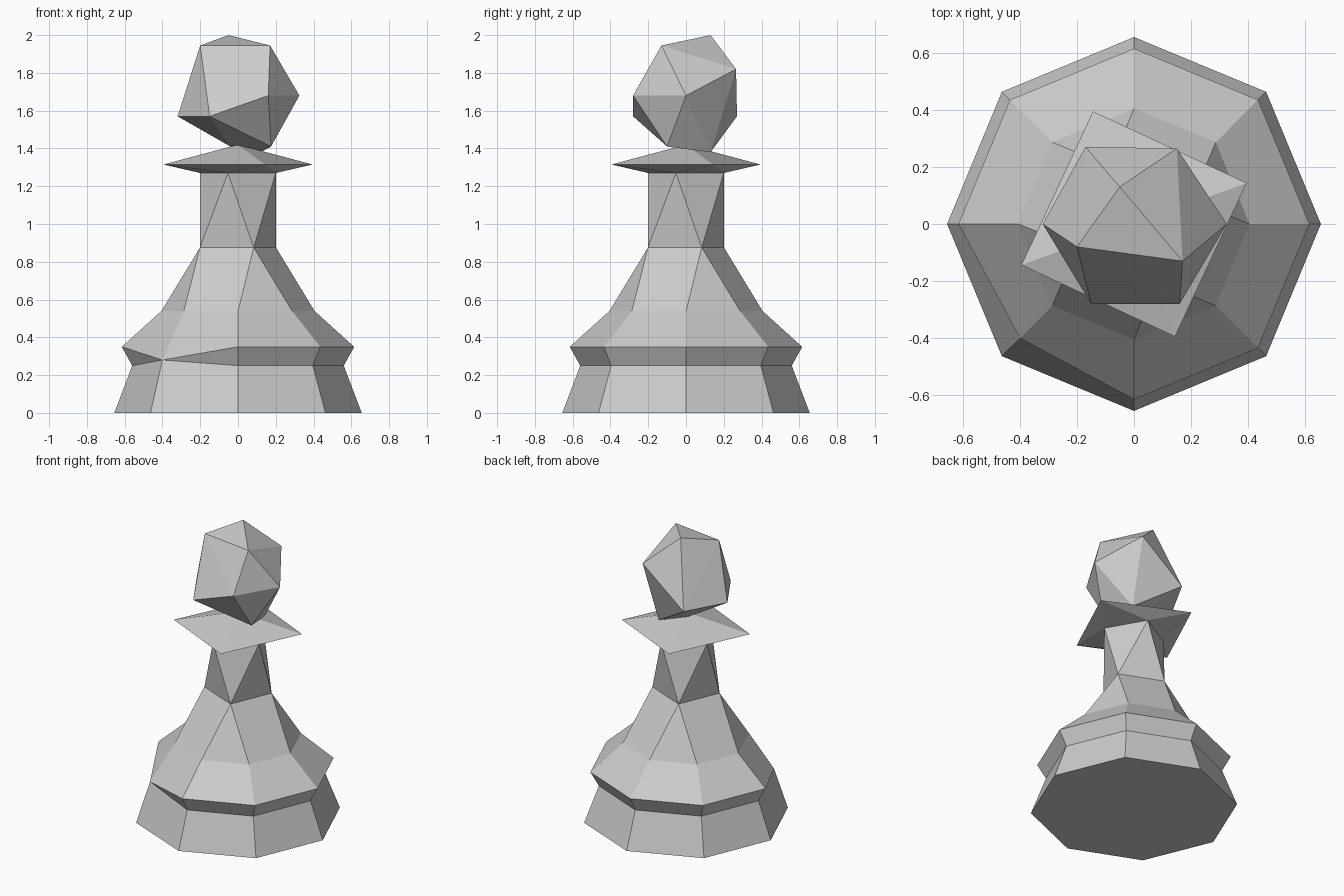
import bpy, bmesh
from math import cos, sin, radians

if "Cube" in bpy.data.objects:
    bpy.data.objects.remove(bpy.data.objects["Cube"])


def ring(bm, n, r, z, start=0.0):
    """Regular ring of n vertices."""
    step = 360 / n
    return [bm.verts.new((r * cos(radians(start + step * k)),
                          r * sin(radians(start + step * k)), z)) for k in range(n)]


def face(bm, *verts):
    """Face without repeated corners; skips collapsed faces."""
    unique = list(dict.fromkeys(verts))
    if len(unique) > 2:
        bm.faces.new(unique)


def bridge(bm, low, high):
    n = len(low)
    for i in range(n):
        j = (i + 1) % n
        face(bm, low[i], low[j], high[j], high[i])


def finish(bm, name):
    bmesh.ops.recalc_face_normals(bm, faces=bm.faces)
    mesh = bpy.data.meshes.new(name)
    bm.to_mesh(mesh)
    bm.free()
    obj = bpy.data.objects.new(name, mesh)
    bpy.context.collection.objects.link(obj)
    return obj


# Body: octagonal foot, lip and skirt
bm = bmesh.new()
foot = ring(bm, 8, 0.655, 0.0)
waist = ring(bm, 8, 0.56, 0.25)
lip = ring(bm, 8, 0.615, 0.35)
skirt = ring(bm, 8, 0.405, 0.54)
# the lip is pinched together at the front left corner
waist[5].co = (-0.40, -0.40, 0.28)
bm.verts.remove(lip[5])
lip[5] = waist[5]
bm.faces.new(foot)
bridge(bm, foot, waist)
bridge(bm, waist, lip)
bridge(bm, lip, skirt)

# Twisted four-sided neck: each corner joins two skirt corners
neck = ring(bm, 4, 0.218, 0.875, 22.5)
top = ring(bm, 4, 0.207, 1.27, -15)
bridge(bm, skirt, [neck[k // 2] for k in range(8)])

# Pointed collar
collar = ring(bm, 4, 0.42, 1.315, 20)
apex = bm.verts.new((0, 0, 1.42))
for i in range(4):
    j = (i + 1) % 4
    face(bm, neck[i], neck[j], top[j])
    face(bm, neck[i], top[j], top[i])
    face(bm, top[i], top[j], collar[i])
    face(bm, top[j], collar[j], collar[i])
    face(bm, collar[i], collar[j], apex)
finish(bm, "body")

# Head: irregular faceted ball
bm = bmesh.new()
points = [(-0.05, 0.13, 2.0), (-0.20, -0.08, 1.945), (0.17, -0.13, 1.945),
          (0.325, 0.0, 1.68), (0.15, 0.265, 1.82), (-0.17, 0.27, 1.57),
          (-0.32, 0.0, 1.57), (-0.15, -0.28, 1.57), (0.16, -0.28, 1.68),
          (0.175, -0.10, 1.41), (0.12, 0.13, 1.38), (-0.04, 0.03, 1.41)]
for p in points:
    bm.verts.new(p)
hull = bmesh.ops.convex_hull(bm, input=bm.verts)
loose = [v for v in bm.verts if not v.link_faces]
bmesh.ops.delete(bm, geom=loose, context='VERTS')
finish(bm, "head")
